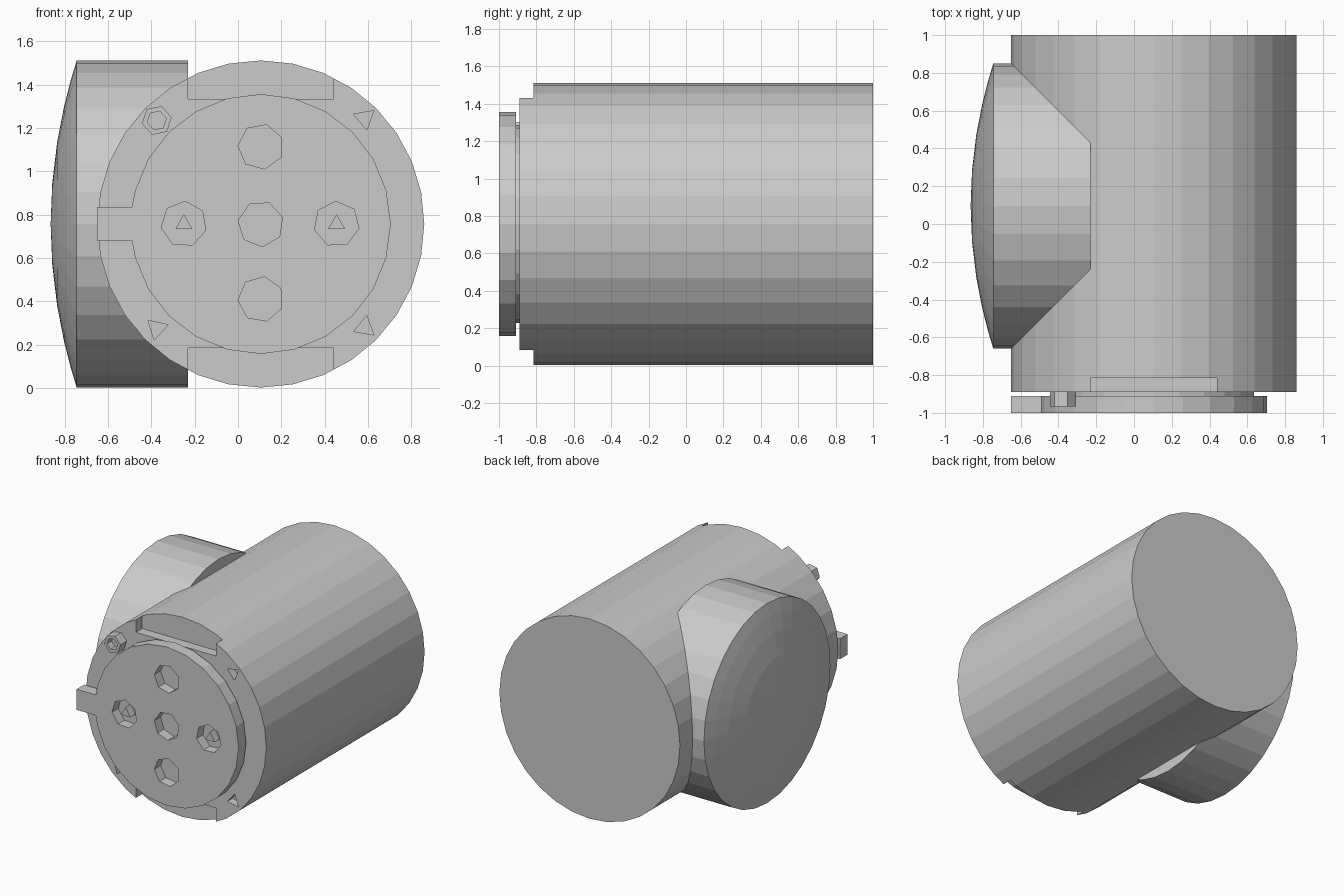
import bpy, bmesh, math
from math import sin, cos, pi, tau

if "Cube" in bpy.data.objects:
    bpy.data.objects.remove(bpy.data.objects["Cube"])

CX, CZ, R = 0.105, 0.757, 0.755   # main axis and radius


def make(name, bm):
    bmesh.ops.recalc_face_normals(bm, faces=bm.faces)
    me = bpy.data.meshes.new(name)
    bm.to_mesh(me)
    bm.free()
    ob = bpy.data.objects.new(name, me)
    bpy.context.collection.objects.link(ob)
    return ob


def circle(x, z, r, n, start=0.0):
    return [(x + r * cos(start + tau * i / n), z + r * sin(start + tau * i / n)) for i in range(n)]


def prism(name, outline, y0, y1):
    """Extrude an x-z outline along y."""
    bm = bmesh.new()
    a = [bm.verts.new((x, y0, z)) for x, z in outline]
    b = [bm.verts.new((x, y1, z)) for x, z in outline]
    bm.faces.new(a)
    bm.faces.new(b)
    for i in range(len(a)):
        j = (i + 1) % len(a)
        bm.faces.new((a[i], a[j], b[j], b[i]))
    return make(name, bm)


def combine(ob, other, op):
    """Apply a boolean and remove the helper."""
    other.hide_render = True
    m = ob.modifiers.new("bool", 'BOOLEAN')
    m.operation, m.object, m.solver = op, other, 'EXACT'
    bpy.context.view_layer.objects.active = ob
    bpy.ops.object.modifier_apply(modifier=m.name)
    bpy.data.objects.remove(other)


def lens_drum(n=32):
    """Side drum along x with a shallow domed end."""
    bm = bmesh.new()
    rings = [(-0.23, R), (-0.745, R)]
    rings += [(-0.865 + 0.12 * t * t, R * t) for t in (0.88, 0.72, 0.5, 0.25)]
    loops = [[bm.verts.new((x, 0.095 + r * cos(tau * i / n), CZ + r * sin(tau * i / n)))
              for i in range(n)] for x, r in rings]
    for a, b in zip(loops, loops[1:]):
        for i in range(n):
            j = (i + 1) % n
            bm.faces.new((a[i], a[j], b[j], b[i]))
    bm.faces.new(loops[0])
    tip = bm.verts.new((-0.865, 0.095, CZ))
    for i in range(n):
        bm.faces.new((loops[-1][i], loops[-1][(i + 1) % n], tip))
    return make("side_drum", bm)


# Main barrel merged with the side drum
body = prism("barrel_body", circle(CX, CZ, R, 32), -0.89, 1.0)
combine(body, lens_drum(), 'UNION')

# Notches at the top and bottom of the front rim
for z0, z1 in ((1.335, 1.7), (-0.2, 0.185)):
    box = [(-0.23, z0), (0.44, z0), (0.44, z1), (-0.23, z1)]
    combine(body, prism("notch_cutter", box, -1.0, -0.815), 'DIFFERENCE')

# Three-sided screw recesses in the front rim
for x, z, a in ((0.585, 1.245, 0.7), (0.585, 0.28, 1.4), (-0.375, 0.275, 2.4)):
    combine(body, prism("recess_cutter", circle(x, z, 0.055, 3, a), -1.0, -0.83), 'DIFFERENCE')

# Raised screw in the remaining corner of the rim
screw = prism("rim_screw", circle(-0.375, 1.235, 0.07, 6, 0.2), -0.965, -0.88)
combine(screw, prism("socket_cutter", circle(-0.375, 1.235, 0.045, 6, 0.2), -1.1, -0.91), 'DIFFERENCE')

# Neck between the barrel and the face plate
prism("plate_neck", circle(CX, CZ, 0.53, 24), -0.912, -0.885)

# Face plate with a locating tab on the left
n = 24
outline = [(CX + 0.6 * cos(-pi + tau * i / n), CZ + 0.6 * sin(-pi + tau * i / n)) for i in range(1, n)]
outline += [(-0.49, 0.835), (-0.65, 0.835), (-0.65, 0.68), (-0.49, 0.68)]
plate = prism("face_plate", outline, -1.0, -0.91)

# Five sockets in the face plate
for k, (dx, dz) in enumerate(((0, 0), (0, 0.357), (0, -0.347), (-0.355, 0), (0.35, 0))):
    hole = circle(CX + dx, CZ + dz, 0.105, 7, 0.3 + k)
    combine(plate, prism("socket_cutter", hole, -1.1, -0.925), 'DIFFERENCE')

# Small pins inside the left and right sockets
for side, dx in (("left", -0.355), ("right", 0.35)):
    prism(side + "_pin", circle(CX + dx, CZ, 0.045, 3, pi / 2), -0.985, -0.92)
